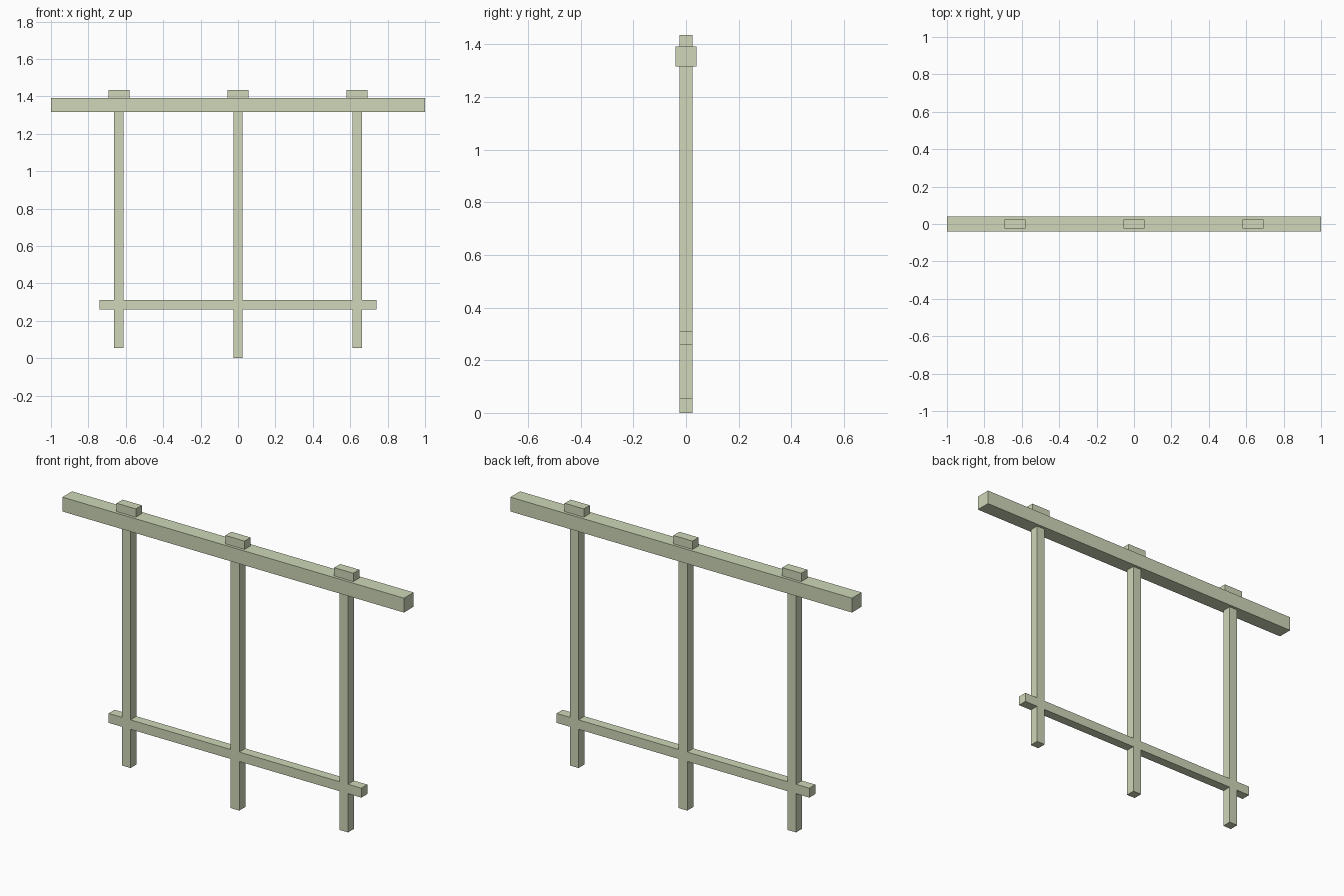
import bpy, bmesh

if "Cube" in bpy.data.objects:
    bpy.data.objects.remove(bpy.data.objects["Cube"])

SPACING = 0.637   # distance between posts
HALF = 0.025      # half thickness of posts and lower rail
RAIL_Z = (0.26, 0.31)
TOP_Z = (1.315, 1.391)


def add_object(name, bm):
    bmesh.ops.recalc_face_normals(bm, faces=bm.faces)
    mesh = bpy.data.meshes.new(name)
    bm.to_mesh(mesh)
    bm.free()
    obj = bpy.data.objects.new(name, mesh)
    bpy.context.collection.objects.link(obj)
    mat = bpy.data.materials.get("pale_green_wood") or bpy.data.materials.new("pale_green_wood")
    mat.diffuse_color = (0.62, 0.68, 0.48, 1)
    mat.use_nodes = True
    mat.node_tree.nodes["Principled BSDF"].inputs["Base Color"].default_value = mat.diffuse_color
    mesh.materials.append(mat)
    return obj


def box(name, x, y, z):
    bm = bmesh.new()
    bmesh.ops.create_cube(bm, size=1)
    for v in bm.verts:
        v.co = (x[v.co.x > 0], y[v.co.y > 0], z[v.co.z > 0])
    return add_object(name, bm)


# Posts and lower rail: flush joined lattice drawn as rectangles, then extruded
bm = bmesh.new()


def rect(x0, x1, z0, z1):
    pts = [(x0, z0), (x1, z0), (x1, z1), (x0, z1)]
    bm.faces.new([bm.verts.new((x, -HALF, z)) for x, z in pts])


posts = [(-SPACING, 0.055), (0, 0.0), (SPACING, 0.055)]
edge = -0.74
for x, foot in posts:
    rect(edge, x - HALF, *RAIL_Z)
    for z0, z1 in ((foot, RAIL_Z[0]), RAIL_Z, (RAIL_Z[1], TOP_Z[0])):
        rect(x - HALF, x + HALF, z0, z1)
    edge = x + HALF
rect(edge, 0.74, *RAIL_Z)

bmesh.ops.remove_doubles(bm, verts=bm.verts, dist=1e-4)
ext = bmesh.ops.extrude_face_region(bm, geom=bm.faces[:], use_keep_orig=True)
bmesh.ops.translate(bm, vec=(0, 2 * HALF, 0),
                    verts=[g for g in ext["geom"] if isinstance(g, bmesh.types.BMVert)])
add_object("posts_and_lower_rail", bm)

# Heavy top rail
box("top_rail", (-1, 1), (-0.04, 0.04), TOP_Z)

# Small blocks above each post
for i, (x, _) in enumerate(posts):
    box(f"cap_block_{i + 1}", (x - 0.056, x + 0.056), (-HALF, HALF), (TOP_Z[1], 1.435))
